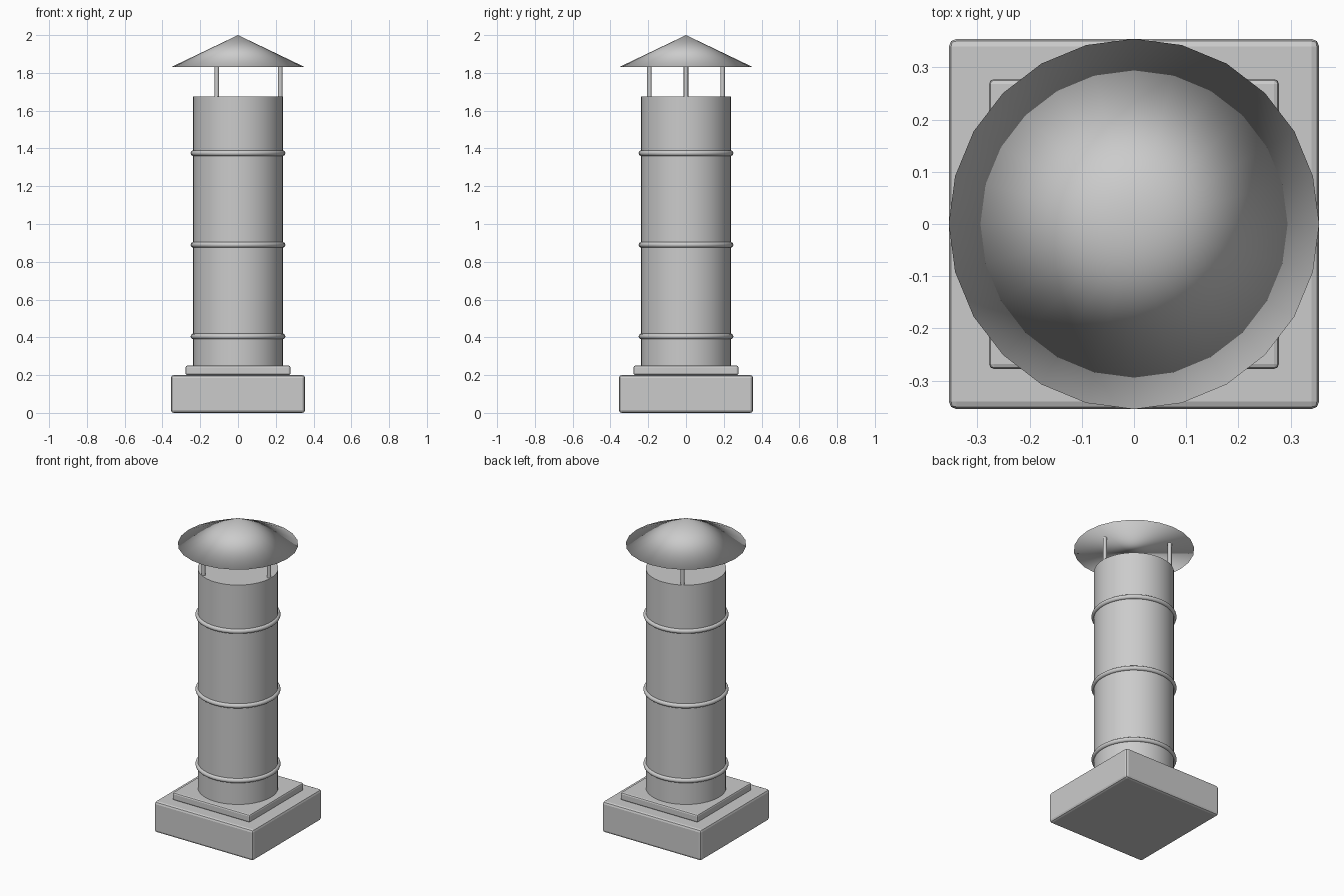
import bpy, bmesh, math
from mathutils import Matrix

if "Cube" in bpy.data.objects:
    bpy.data.objects.remove(bpy.data.objects["Cube"])


def smooth(ob, angle=35):
    bpy.ops.object.select_all(action='DESELECT')
    ob.select_set(True)
    bpy.context.view_layer.objects.active = ob
    bpy.ops.object.shade_smooth_by_angle(angle=math.radians(angle))


def block(name, half, z0, z1, bevel):
    bpy.ops.mesh.primitive_cube_add(size=1, location=(0, 0, (z0 + z1) / 2))
    ob = bpy.context.object
    ob.name = name
    ob.scale = (half * 2, half * 2, z1 - z0)
    bpy.ops.object.transform_apply(location=False, rotation=False, scale=True)
    mod = ob.modifiers.new("bevel", 'BEVEL')
    mod.width = bevel
    mod.segments = 2
    return ob


def rod(name, r, z0, z1, sides, x=0, y=0):
    bpy.ops.mesh.primitive_cylinder_add(vertices=sides, radius=r, depth=z1 - z0,
                                        location=(x, y, (z0 + z1) / 2))
    ob = bpy.context.object
    ob.name = name
    smooth(ob)
    return ob


# Masonry base and flashing plate
block("base_block", 0.355, 0.0, 0.2, 0.015)
block("mounting_plate", 0.278, 0.2, 0.25, 0.01)

# Flue pipe
rod("flue_pipe", 0.237, 0.205, 1.675, 48)

# Raised joint bands
for i, z in enumerate((0.405, 0.89, 1.375)):
    bpy.ops.mesh.primitive_torus_add(major_radius=0.236, minor_radius=0.015,
                                     major_segments=48, minor_segments=10,
                                     location=(0, 0, z))
    band = bpy.context.object
    band.name = f"joint_band_{i + 1}"
    smooth(band, 60)

# Three struts holding the rain cap
for i in range(3):
    a = math.radians(120 * i)
    rod(f"cap_strut_{i + 1}", 0.012, 1.66, 1.835, 12,
        0.224 * math.cos(a), 0.224 * math.sin(a))

# Conical rain cap: outer skin facing inward over a parallel inner cone
bm = bmesh.new()
for r, z0, z1, flip in ((0.355, 1.83, 2.0, True), (0.295, 1.843, 1.985, False)):
    geo = bmesh.ops.create_cone(bm, cap_ends=True, segments=24, radius1=r, radius2=0,
                                depth=z1 - z0,
                                matrix=Matrix.Translation((0, 0, (z0 + z1) / 2)))
    bmesh.ops.remove_doubles(bm, verts=geo["verts"], dist=1e-5)
    if flip:
        bmesh.ops.reverse_faces(bm, faces=bm.faces[:])
for f in bm.faces:
    f.smooth = True
mesh = bpy.data.meshes.new("rain_cap")
bm.to_mesh(mesh)
bm.free()
bpy.context.collection.objects.link(bpy.data.objects.new("rain_cap", mesh))
